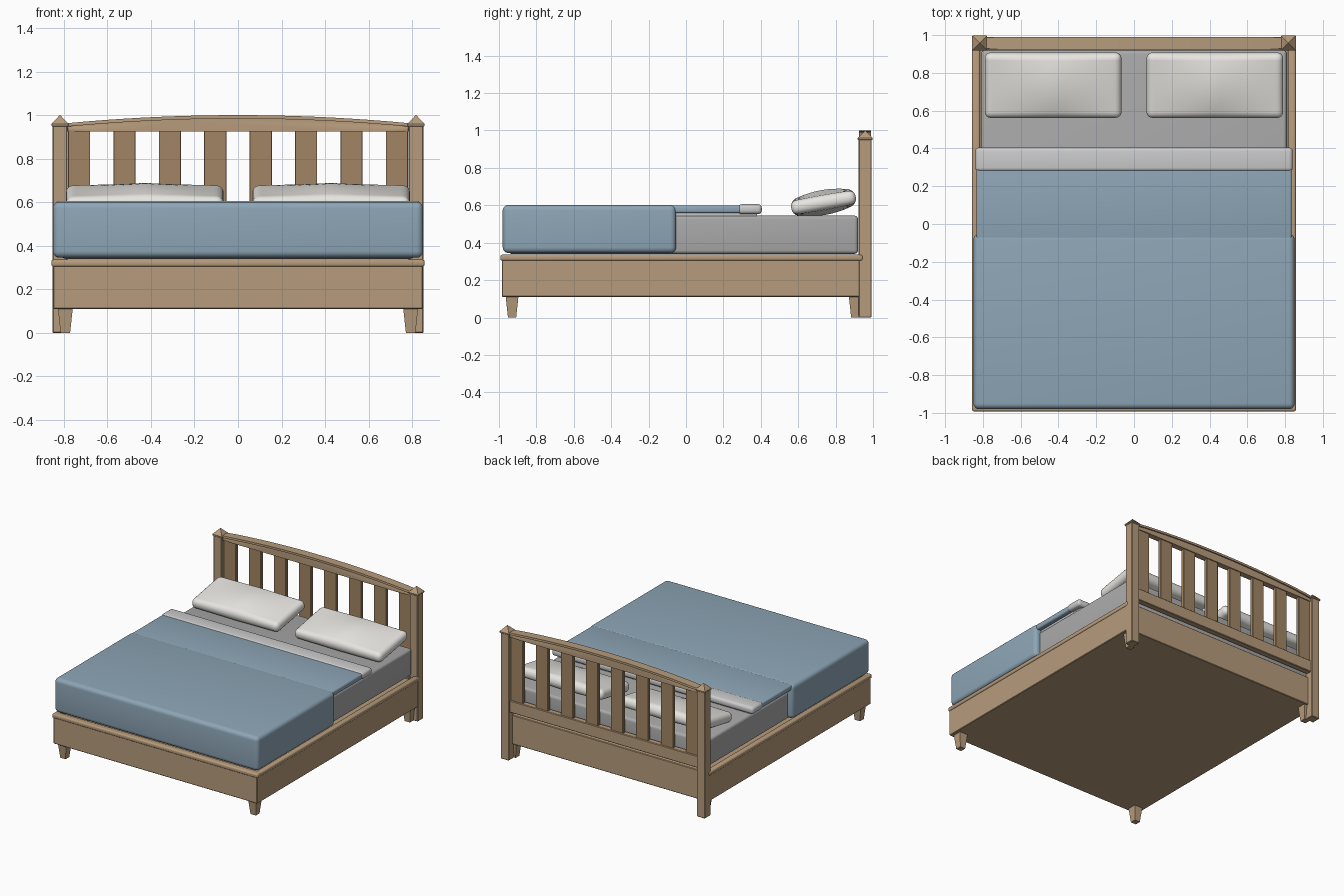
import bpy, bmesh, math
from mathutils import Matrix

if "Cube" in bpy.data.objects:
    bpy.data.objects.remove(bpy.data.objects["Cube"])


def material(name, rgb):
    m = bpy.data.materials.new(name)
    m.diffuse_color = (*rgb, 1)
    m.use_nodes = True
    m.node_tree.nodes["Principled BSDF"].inputs["Base Color"].default_value = m.diffuse_color
    return m


WOOD = material("wood", (0.47, 0.33, 0.20))
SLAT = material("slat_wood", (0.36, 0.235, 0.13))
BLUE = material("blue_cloth", (0.27, 0.38, 0.47))
WHITE = material("white_cloth", (0.80, 0.79, 0.75))
SHEET = material("sheet_cloth", (0.52, 0.52, 0.52))
GREY = material("mattress_cloth", (0.40, 0.40, 0.40))


def finish(bm, name, mat, bevel=0.0, segs=1):
    if bevel:
        edges = [e for e in bm.edges if e.calc_face_angle(0) > 0.35]
        bmesh.ops.bevel(bm, geom=edges, offset=bevel, segments=segs,
                        profile=0.5, affect='EDGES', clamp_overlap=True)
    bmesh.ops.recalc_face_normals(bm, faces=bm.faces)
    me = bpy.data.meshes.new(name)
    bm.to_mesh(me)
    bm.free()
    ob = bpy.data.objects.new(name, me)
    bpy.context.collection.objects.link(ob)
    me.materials.append(mat)
    bpy.ops.object.select_all(action='DESELECT')
    ob.select_set(True)
    bpy.context.view_layer.objects.active = ob
    bpy.ops.object.shade_smooth_by_angle(angle=math.radians(35))
    return ob


def box_bm(x, y, z):
    bm = bmesh.new()
    bmesh.ops.create_cube(bm, size=1)
    for v in bm.verts:
        v.co = [(a + b) / 2 + c * (b - a) for c, (a, b) in zip(v.co, (x, y, z))]
    return bm


def box(name, x, y, z, mat=WOOD, bevel=0.004, segs=1):
    return finish(box_bm(x, y, z), name, mat, bevel, segs)


def taper(name, cx, cy, z0, z1, r0, r1, mat=WOOD):
    """Square frustum; r0 is the lower half width, r1 the upper one."""
    bm = box_bm((-1, 1), (-1, 1), (z0, z1))
    for v in bm.verts:
        r = r0 if v.co.z < (z0 + z1) / 2 else r1
        v.co.x, v.co.y = cx + v.co.x * r, cy + v.co.y * r
    return finish(bm, name, mat)


def arch(name, half, y, low, high, n=24):
    """Strip between two height functions, extruded along y."""
    bm = bmesh.new()
    xs = [-half + 2 * half * i / n for i in range(n + 1)]
    pts = [(x, low(x)) for x in xs] + [(x, high(x)) for x in reversed(xs)]
    face = bm.faces.new([bm.verts.new((x, y[0], z)) for x, z in pts])
    new = bmesh.ops.extrude_face_region(bm, geom=[face])["geom"]
    for v in new:
        if isinstance(v, bmesh.types.BMVert):
            v.co.y = y[1]
    return finish(bm, name, WOOD, 0.004)


# Bed base with a moulded ledge on three sides and across the back
box("bed_base", (-0.85, 0.85), (-0.985, 0.95), (0.11, 0.312))
box("front_ledge", (-0.857, 0.857), (-0.992, -0.94), (0.304, 0.336), WOOD, 0.01, 3)
box("back_ledge", (-0.79, 0.79), (0.90, 0.95), (0.304, 0.33))

for s, side in ((-1, "left"), (1, "right")):
    span = lambda a, b: tuple(sorted((s * a, s * b)))
    box(side + "_ledge", span(0.815, 0.857), (-0.992, 0.945), (0.304, 0.336), WOOD, 0.01, 3)
    # Short tapered legs
    for y, end in ((-0.93, "front"), (0.905, "back")):
        taper(f"{side}_{end}_leg", s * 0.793, y, 0, 0.112, 0.022, 0.034)
    # Headboard post with pyramid cap
    box(side + "_post", span(0.783, 0.852), (0.923, 0.992), (0, 0.952))
    box(side + "_cap_base", span(0.778, 0.857), (0.918, 0.998), (0.948, 0.962), WOOD, 0.003)
    taper(side + "_cap", s * 0.8175, 0.958, 0.961, 1.0, 0.038, 0.001)
    # Pillow: rounded slab swelling towards its middle, leaning back
    bm = box_bm((-0.362, 0.362), (-0.175, 0.175), (-0.037, 0.037))
    bmesh.ops.bevel(bm, geom=bm.edges[:], offset=0.032, segments=4, profile=0.5, affect='EDGES')
    for axis, count, half in ((0, 16, 0.362), (1, 10, 0.175)):
        for i in range(1, count):
            no = [0, 0, 0]
            no[axis] = 1
            co = [0, 0, 0]
            co[axis] = half * (2 * i / count - 1)
            bmesh.ops.bisect_plane(bm, geom=bm.verts[:] + bm.edges[:] + bm.faces[:],
                                   plane_co=co, plane_no=no)
    for v in bm.verts:
        puff = (1 - abs(v.co.x) / 0.362) * (1 - (v.co.y / 0.175) ** 2)
        v.co.z += math.copysign(0.03 * max(puff, 0), v.co.z)
    bm.transform(Matrix.Translation((s * 0.428, 0.735, 0.615)) @ Matrix.Rotation(math.radians(10), 4, 'X'))
    finish(bm, side + "_pillow", WHITE)

# Headboard: slats, lower rail, arched upper rail and its cap
for i in range(8):
    cx = (i - 3.5) * 0.2085
    box(f"slat_{i + 1}", (cx - 0.051, cx + 0.051), (0.945, 0.972), (0.42, 0.935), SLAT, 0.002)
box("lower_rail", (-0.79, 0.79), (0.935, 0.98), (0.36, 0.45))
curve = lambda x: 0.947 + 0.037 * (1 - (x / 0.785) ** 2)
arch("upper_rail", 0.785, (0.935, 0.98), lambda x: 0.925, curve)
arch("upper_rail_cap", 0.785, (0.925, 0.99), curve, lambda x: curve(x) + 0.016)

# Bedding
box("mattress", (-0.81, 0.81), (-0.95, 0.92), (0.34, 0.545), GREY, 0.02, 4)
box("blanket", (-0.85, 0.85), (-0.98, -0.053), (0.345, 0.602), BLUE, 0.03, 5)
box("blanket_fold", (-0.835, 0.835), (-0.08, 0.30), (0.558, 0.6), BLUE, 0.012, 4)
box("sheet_under_fold", (-0.80, 0.80), (-0.07, 0.38), (0.54, 0.565), SHEET, 0.005, 2)
box("sheet_fold", (-0.84, 0.84), (0.278, 0.405), (0.553, 0.606), SHEET, 0.02, 4)
